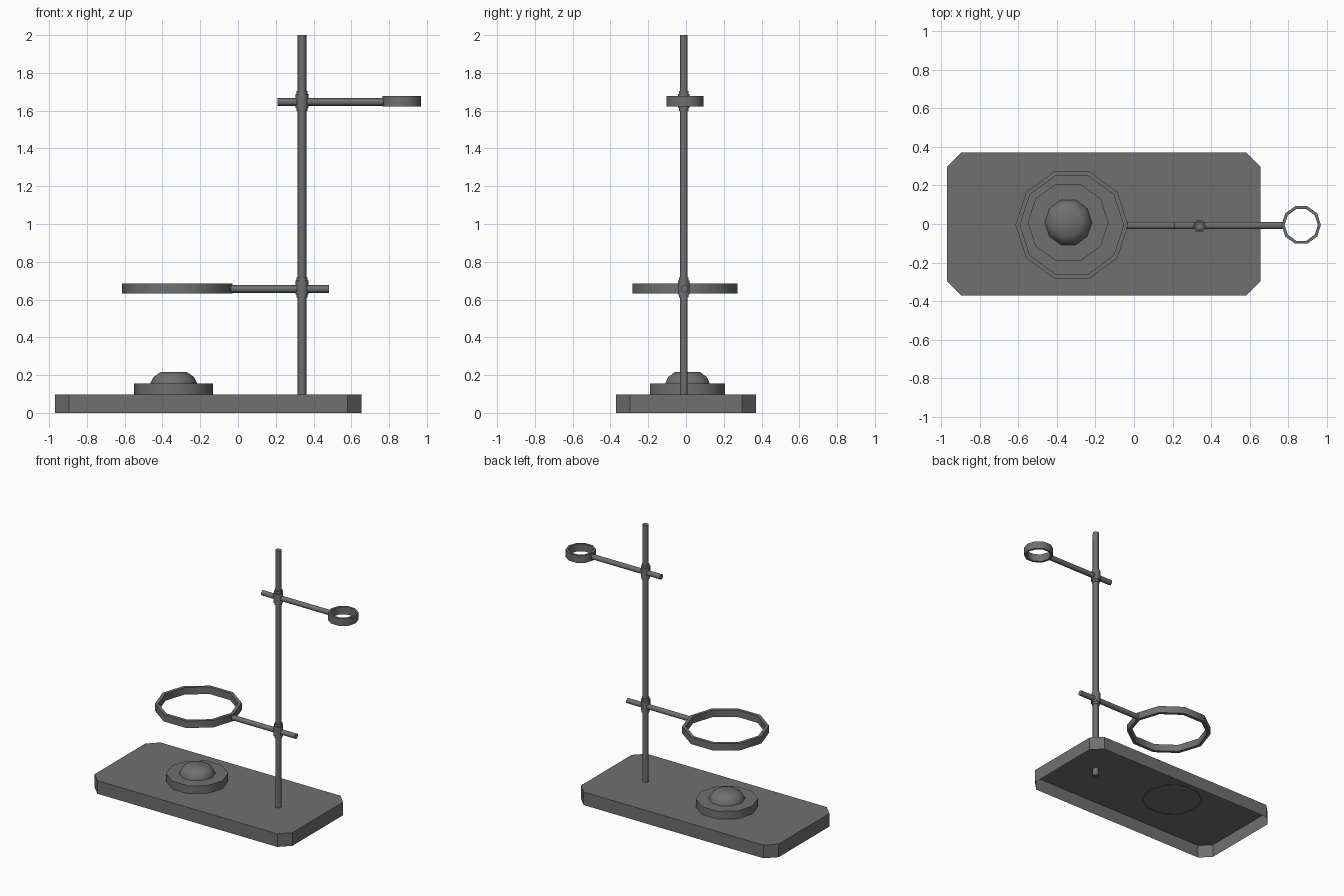
import bpy, bmesh
from math import cos, sin, tau, radians

if "Cube" in bpy.data.objects:
    bpy.data.objects.remove(bpy.data.objects["Cube"])

ROD_X, ROD_Y = 0.339, -0.011

# Dark painted metal
metal = bpy.data.materials.new("dark_metal")
metal.diffuse_color = (0.16, 0.16, 0.16, 1)
metal.use_nodes = True
metal.node_tree.nodes["Principled BSDF"].inputs["Base Color"].default_value = metal.diffuse_color


def add_object(name, bm, smooth_angle=0):
    bmesh.ops.recalc_face_normals(bm, faces=bm.faces[:])
    mesh = bpy.data.meshes.new(name)
    bm.to_mesh(mesh)
    bm.free()
    mesh.materials.append(metal)
    obj = bpy.data.objects.new(name, mesh)
    bpy.context.collection.objects.link(obj)
    if smooth_angle:
        bpy.ops.object.select_all(action='DESELECT')
        obj.select_set(True)
        bpy.context.view_layer.objects.active = obj
        bpy.ops.object.shade_smooth_by_angle(angle=radians(smooth_angle))
    return obj


def lathe(name, profile, sides, location, cap_start=True, cap_end=True, closed=False):
    """Spin (radius, height) points round the z axis, smooth around the side."""
    bm = bmesh.new()
    rings = [[bm.verts.new((r * cos(tau * i / sides), r * sin(tau * i / sides), z))
              for i in range(sides)] for r, z in profile]
    pairs = list(zip(rings, rings[1:]))
    if closed:
        pairs.append((rings[-1], rings[0]))
    for a, b in pairs:
        for i in range(sides):
            j = (i + 1) % sides
            bm.faces.new((a[i], a[j], b[j], b[i]))
    if cap_start and not closed:
        bm.faces.new(rings[0][::-1])
    if cap_end and not closed:
        bm.faces.new(rings[-1])
    obj = add_object(name, bm, 360 / sides + 5)
    obj.location = location
    return obj


def holder(name, clamp_z, arm_z, arm_x0, arm_x1, ring_x, ring_z, outer, inner, half):
    # Hexagonal clamp with a thicker middle
    lathe(name + "_clamp", [(0.029, -0.053), (0.029, -0.036), (0.035, -0.036),
                            (0.035, 0.036), (0.029, 0.036), (0.029, 0.053)],
          6, (ROD_X, ROD_Y, clamp_z))
    # Horizontal arm
    arm = lathe(name + "_arm", [(0.021, 0), (0.021, arm_x1 - arm_x0)],
                6, (arm_x0, -0.008, arm_z))
    arm.rotation_euler = (0, tau / 4, 0)
    # Ten-sided ring band
    lathe(name + "_ring", [(inner, -half), (outer, -half), (outer, half), (inner, half)],
          10, (ring_x, -0.005, ring_z), closed=True)


# Base tray: chamfered rectangle, open underneath
x0, x1, y, c, h = -0.968, 0.654, 0.37, 0.073, 0.097
outline = [(x0 + c, -y), (x1 - c, -y), (x1, -y + c), (x1, y - c),
           (x1 - c, y), (x0 + c, y), (x0, y - c), (x0, -y + c)]
bm = bmesh.new()
low = [bm.verts.new((px, py, 0)) for px, py in outline]
top = [bm.verts.new((px, py, h)) for px, py in outline]
bm.faces.new(top)
for i in range(8):
    j = (i + 1) % 8
    bm.faces.new((low[i], low[j], top[j], top[i]))
add_object("base", bm)

# Upright rod
lathe("upright_rod", [(0.023, 0.04), (0.023, 2.0)], 6, (ROD_X, ROD_Y, 0))

# Burner plate and domed knob
lathe("burner_plate", [(0.209, 0.093), (0.209, 0.155)], 10,
      (-0.341, 0.008, 0), cap_start=False)
lathe("burner_dome", [(0.122, 0.15), (0.122, 0.16), (0.107, 0.19), (0.07, 0.216)],
      10, (-0.34, 0.008, 0), cap_start=False)

# Support ring on the left, small ring on the upper right
holder("lower", 0.664, 0.656, -0.045, 0.483, -0.322, 0.658, 0.292, 0.268, 0.026)
holder("upper", 1.651, 1.646, 0.208, 0.77, 0.866, 1.649, 0.102, 0.086, 0.028)
